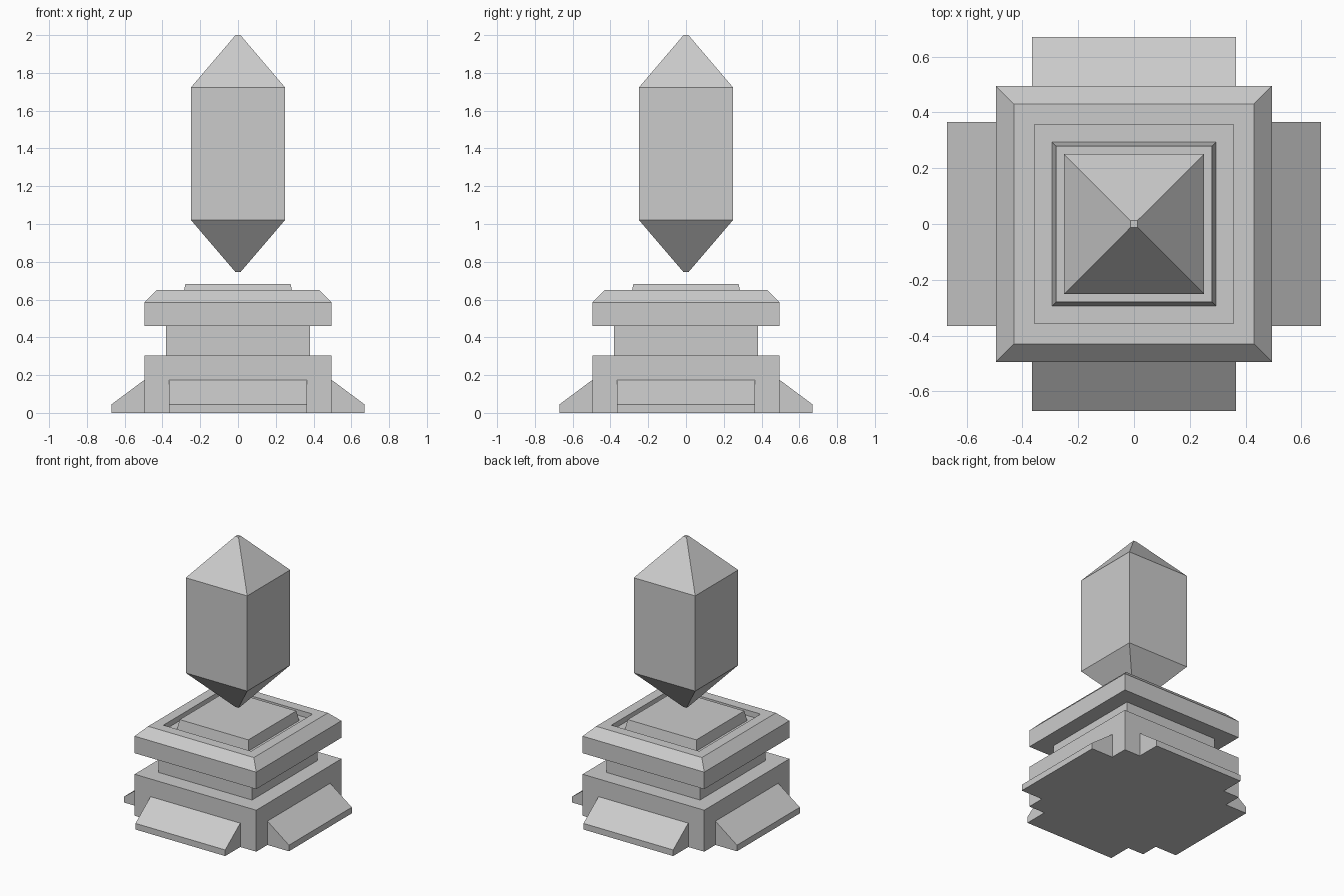
import bpy, bmesh
from math import pi
from mathutils import Matrix

if "Cube" in bpy.data.objects:
    bpy.data.objects.remove(bpy.data.objects["Cube"])


def finish(name, bm):
    bmesh.ops.recalc_face_normals(bm, faces=bm.faces)
    mesh = bpy.data.meshes.new(name)
    bm.to_mesh(mesh)
    bm.free()
    obj = bpy.data.objects.new(name, mesh)
    bpy.context.collection.objects.link(obj)
    return obj


def square_loft(name, profile):
    """Stack square rings given as (half width, height) and cap both ends."""
    bm = bmesh.new()
    rings = [[bm.verts.new((sx * h, sy * h, z))
              for sx, sy in ((-1, -1), (1, -1), (1, 1), (-1, 1))]
             for h, z in profile]
    for a, b in zip(rings, rings[1:]):
        for i in range(4):
            j = (i + 1) % 4
            bm.faces.new((a[i], a[j], b[j], b[i]))
    bm.faces.new(rings[0][::-1])
    bm.faces.new(rings[-1])
    return finish(name, bm)


# Stepped pedestal: plinth, neck, chamfered cap, groove and raised plate
square_loft("pedestal", [
    (0.495, 0), (0.495, 0.305), (0.38, 0.305), (0.38, 0.46),
    (0.495, 0.46), (0.495, 0.585), (0.43, 0.65), (0.357, 0.65),
    (0.357, 0.61), (0.293, 0.61), (0.279, 0.682)])

# Floating crystal with tiny blunt tips
square_loft("crystal", [
    (0.013, 0.745), (0.25, 1.022), (0.25, 1.722), (0.013, 2.0)])

# Sloped foot on each side of the plinth
foot_profile = [(-0.495, 0), (-0.67, 0), (-0.67, 0.045), (-0.495, 0.175)]
for k, side in enumerate(("front", "right", "back", "left")):
    bm = bmesh.new()
    ends = [[bm.verts.new((x, y, z)) for y, z in foot_profile]
            for x in (-0.365, 0.365)]
    for i in range(4):
        j = (i + 1) % 4
        bm.faces.new((ends[0][i], ends[0][j], ends[1][j], ends[1][i]))
    for end in ends:
        bm.faces.new(end)
    bm.transform(Matrix.Rotation(k * pi / 2, 4, 'Z'))
    finish(side + "_foot", bm)
